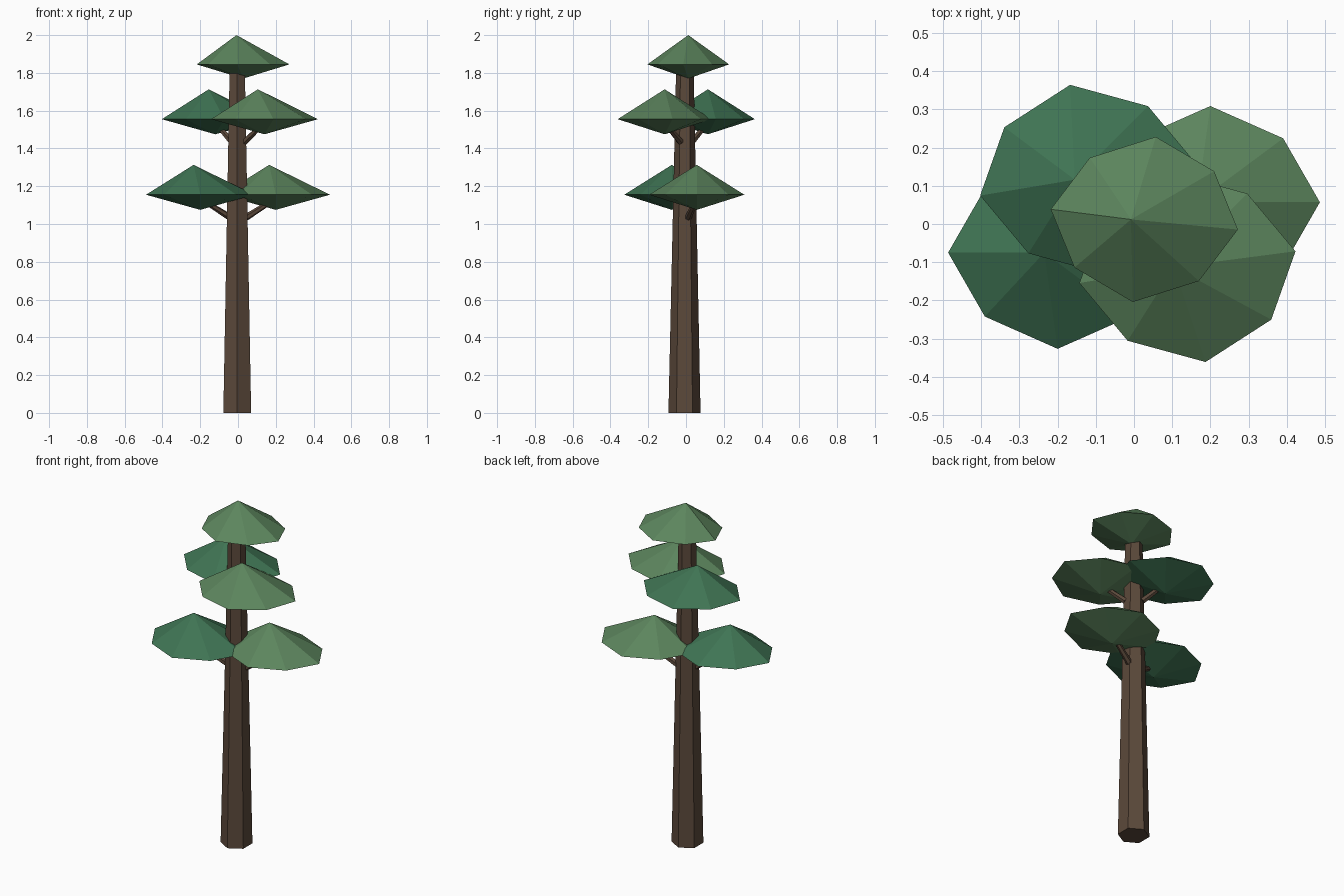
import bpy, bmesh
from math import sin, cos, pi, radians
from mathutils import Vector

if "Cube" in bpy.data.objects:
    bpy.data.objects.remove(bpy.data.objects["Cube"])


def material(name, rgb):
    m = bpy.data.materials.new(name)
    m.diffuse_color = (*rgb, 1)
    m.use_nodes = True
    m.node_tree.nodes["Principled BSDF"].inputs["Base Color"].default_value = m.diffuse_color
    return m


BARK = material("bark", (0.105, 0.066, 0.043))
LIGHT = material("light_leaf", (0.107, 0.235, 0.110))
DARK = material("dark_leaf", (0.050, 0.175, 0.088))


def finish(name, bm, mat):
    bmesh.ops.recalc_face_normals(bm, faces=bm.faces)
    me = bpy.data.meshes.new(name)
    bm.to_mesh(me)
    bm.free()
    me.materials.append(mat)
    ob = bpy.data.objects.new(name, me)
    bpy.context.collection.objects.link(ob)


def tapered_rod(name, a, b, r1, r2, sides=6):
    """Closed tapered prism running from a to b."""
    a, b = Vector(a), Vector(b)
    axis = b - a
    turn = axis.to_track_quat('Z', 'Y') if abs(axis.x) > 0.01 else None
    bm = bmesh.new()
    rings = []
    for centre, r in ((a, r1), (b, r2)):
        ring = []
        for i in range(sides):
            t = pi / 2 + 2 * pi * i / sides
            p = Vector((r * cos(t), r * sin(t), 0))
            ring.append(bm.verts.new(centre + (turn @ p if turn else p)))
        rings.append(ring)
    for i in range(sides):
        j = (i + 1) % sides
        bm.faces.new((rings[0][i], rings[0][j], rings[1][j], rings[1][i]))
    bm.faces.new(rings[0])
    bm.faces.new(rings[1])
    finish(name, bm, BARK)


def canopy(name, x, y, z, rx, ry, phase, up, down, mat):
    """Flat double cone: oval eight-sided rim with every other corner pulled in."""
    bm = bmesh.new()
    rim = []
    for i in range(8):
        t = radians(phase) + i * pi / 4
        k = 0.94 if i % 2 else 1.0
        rim.append(bm.verts.new((x + k * rx * cos(t), y + k * ry * sin(t), z)))
    top = bm.verts.new((x - 0.035, y, z + up))
    bottom = bm.verts.new((x, y, z - down))
    for i in range(8):
        j = (i + 1) % 8
        bm.faces.new((rim[i], rim[j], top))
        bm.faces.new((rim[j], rim[i], bottom))
    finish(name, bm, mat)


# Trunk
tapered_rod("trunk", (-0.004, -0.008, 0), (-0.004, -0.006, 1.84), 0.085, 0.046)

# Leaf pads
canopy("top_canopy", 0.027, 0.012, 1.845, 0.247, 0.218, -7, 0.155, 0.075, LIGHT)
pads = [
    ("upper_right", 0.14, -0.113, 1.555, 9.5, LIGHT),
    ("upper_left", -0.12, 0.116, 1.555, 9.5, DARK),
    ("lower_right", 0.20, 0.057, 1.155, 0, LIGHT),
    ("lower_left", -0.20, -0.075, 1.155, 0, DARK),
]
for name, x, y, z, phase, mat in pads:
    canopy(name + "_canopy", x, y, z, 0.287, 0.252, phase, 0.158, 0.08, mat)
    # Branch from the trunk surface up into the pad
    start = Vector((x, y, 0)).normalized() * 0.045
    start.z = z - 0.12
    tapered_rod(name + "_branch", start, (x, y, z - 0.02), 0.018, 0.012)
